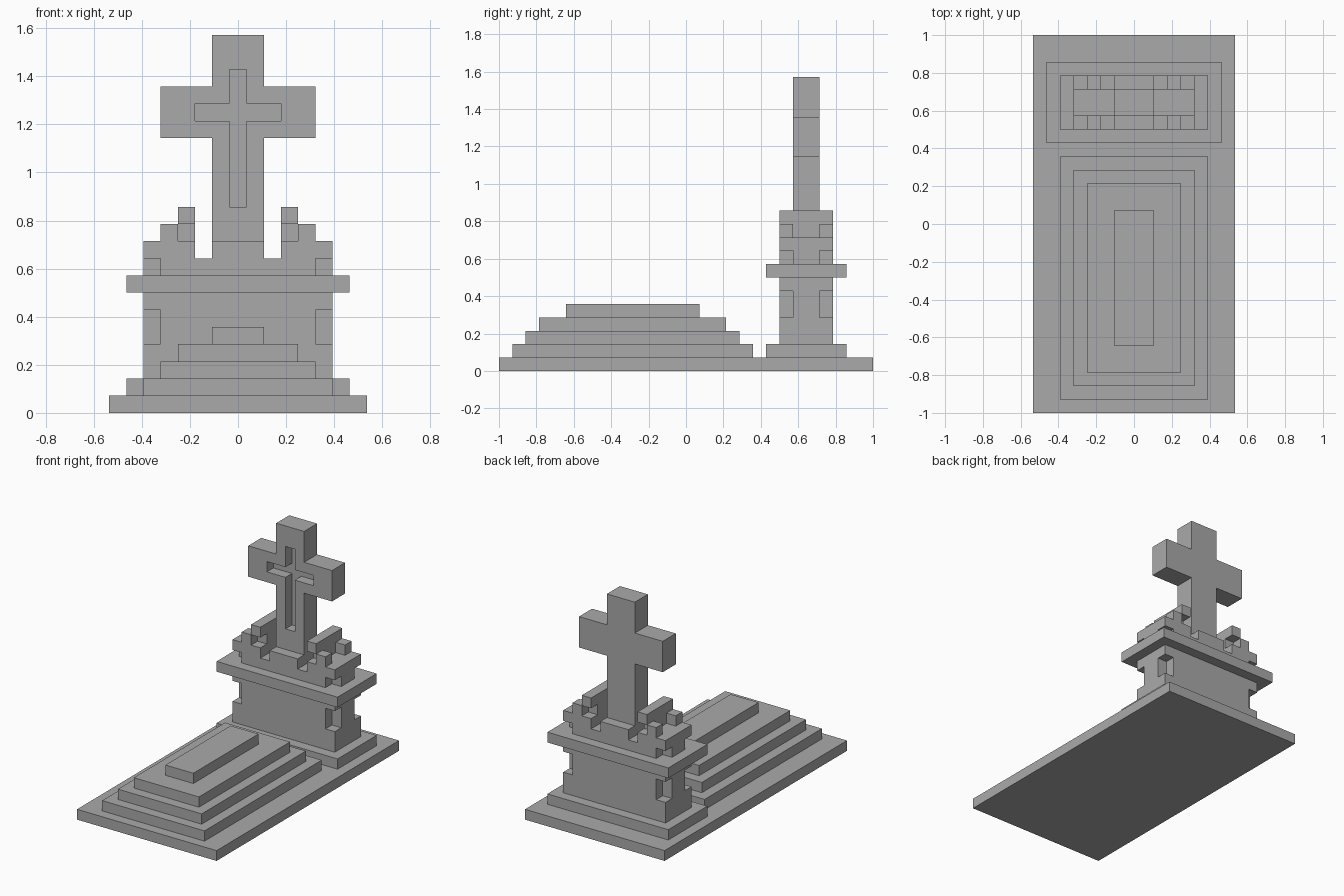
import bpy
import bmesh
from mathutils import Vector

U = 1 / 14  # one block of the stepped grid

old = bpy.data.objects.get("Cube")
if old:
    bpy.data.objects.remove(old, do_unlink=True)

# Single stone colour
stone = bpy.data.materials.new("grey_stone")
stone.use_nodes = True
GREY = (0.4, 0.4, 0.4, 1)
stone.diffuse_color = GREY
bsdf = stone.node_tree.nodes["Principled BSDF"]
bsdf.inputs["Base Color"].default_value = GREY
bsdf.inputs["Roughness"].default_value = 0.9


def prism(name, outline, y0, y1):
    """Extrude an (x, z) outline, in blocks, from y0 to y1."""
    bm = bmesh.new()
    face = bm.faces.new([bm.verts.new((x * U, y0 * U, z * U)) for x, z in outline])
    grown = bmesh.ops.extrude_face_region(bm, geom=[face])
    moved = [g for g in grown["geom"] if isinstance(g, bmesh.types.BMVert)]
    bmesh.ops.translate(bm, verts=moved, vec=Vector((0, (y1 - y0) * U, 0)))
    bmesh.ops.recalc_face_normals(bm, faces=bm.faces)
    mesh = bpy.data.meshes.new(name)
    bm.to_mesh(mesh)
    bm.free()
    mesh.materials.append(stone)
    obj = bpy.data.objects.new(name, mesh)
    bpy.context.collection.objects.link(obj)
    return obj


def block(name, x0, x1, y0, y1, z0, z1):
    return prism(name, [(x0, z0), (x1, z0), (x1, z1), (x0, z1)], y0, y1)


def mirrored(half):
    """Complete a right-hand outline with its mirror image."""
    return half + [(-x, z) for x, z in reversed(half)]


def cross_outline(w, arm, bottom, arm_low, arm_high, top):
    return mirrored([(w, bottom), (w, arm_low), (arm, arm_low),
                     (arm, arm_high), (w, arm_high), (w, top)])


def carve(obj, cutter):
    cutter.hide_render = True
    mod = obj.modifiers.new("carve", "BOOLEAN")
    mod.operation = "DIFFERENCE"
    mod.solver = "EXACT"
    mod.object = cutter
    bpy.context.view_layer.objects.active = obj
    bpy.ops.object.modifier_apply(modifier=mod.name)
    bpy.data.objects.remove(cutter, do_unlink=True)


def four_corners(x0, x1, y_out, y_in):
    """Yield the x and y ranges of four boxes mirrored about the headstone."""
    for sx in (-1, 1):
        for sy in (-1, 1):
            xs = sorted((sx * x0, sx * x1))
            ys = sorted((9 + sy * y_out, 9 + sy * y_in))
            yield (*xs, *ys)


# Ground slab and stepped grave mound
block("ground_slab", -7.5, 7.5, -14, 14, 0, 1)
steps = [(5.5, -13, 5), (4.5, -12, 4), (3.5, -11, 3), (1.5, -9, 1)]
for i, (w, y0, y1) in enumerate(steps, 1):
    block(f"mound_step_{i}", -w, w, y0, y1, i, i + 1)

# Pedestal with notched corners, between plinth and cornice
block("plinth", -6.5, 6.5, 6, 12, 1, 2)
pedestal = block("pedestal", -5.5, 5.5, 7, 11, 2, 7)
for corner in four_corners(4.5, 6, 2.5, 1):
    carve(pedestal, block("notch", *corner, 4, 6))
block("cornice", -6.5, 6.5, 6, 12, 7, 8)

# Crest with side fins, undercut at the corners and below the fin ends
crest = prism("crest", mirrored([(5.5, 8), (5.5, 10), (3.5, 10), (3.5, 12),
                                 (2.5, 12), (2.5, 9), (1.5, 9), (1.5, 10)]), 7, 11)
for corner in four_corners(4.5, 6, 2.5, 1):
    carve(crest, block("notch", *corner, 7.5, 9))
for corner in four_corners(2.2, 3.8, 2.5, 1):
    carve(crest, block("notch", *corner, 10, 11))
for i, corner in enumerate(four_corners(3.5, 4.5, 2, 1), 1):
    block(f"crest_cube_{i}", *corner, 10, 11)

# Standing cross with a smaller cross sunk into its front
cross = prism("cross", cross_outline(1.5, 4.5, 9.5, 16, 19, 22), 8, 10)
carve(cross, prism("recess", cross_outline(0.5, 2.5, 12, 17, 18, 20), 7.5, 9))
